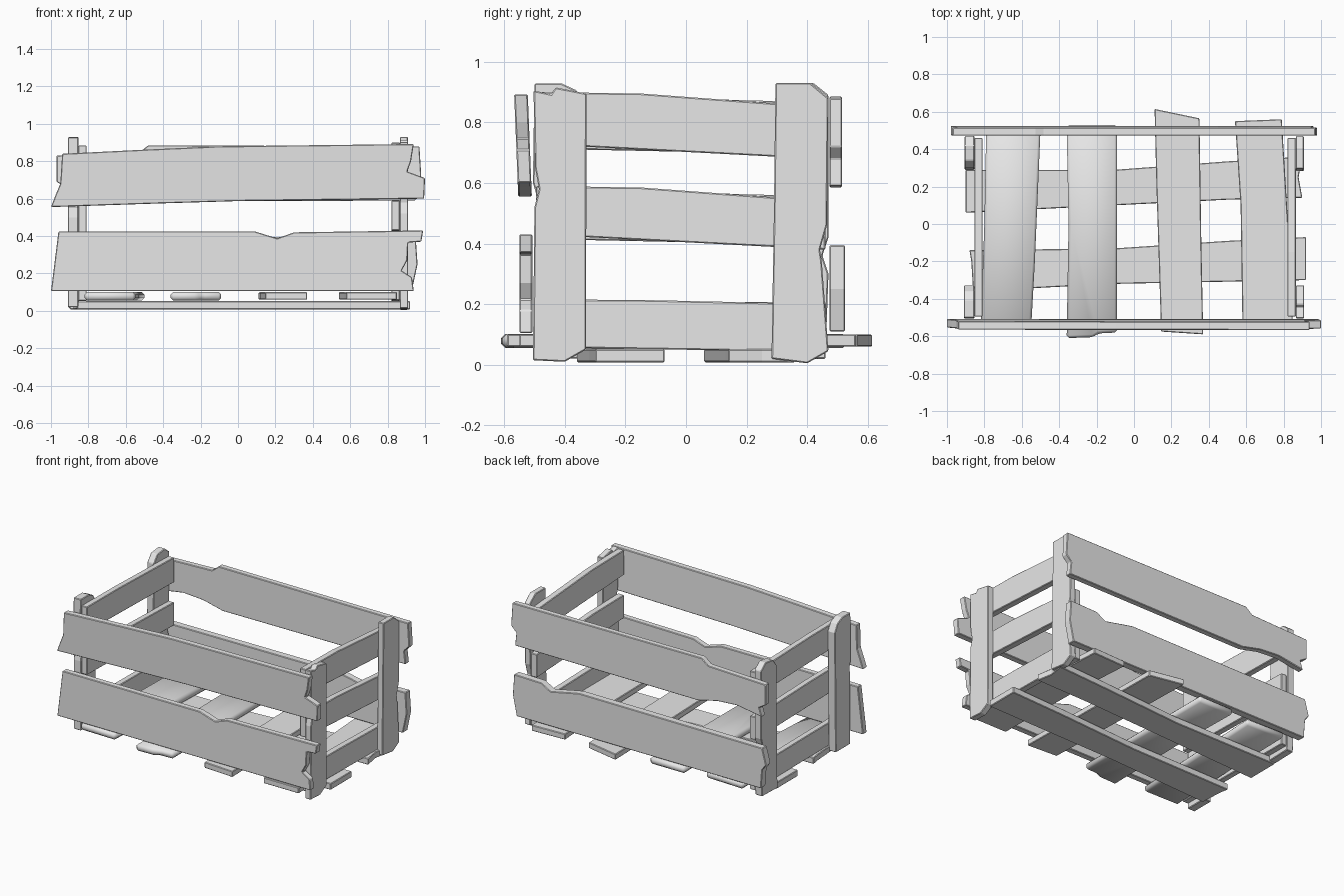
import bpy, bmesh

wood = bpy.data.materials.new("grey_wood")
wood.diffuse_color = (0.8, 0.8, 0.8, 1)

PLACE = {
    "x": lambda a, b, d: (d, a, b),
    "y": lambda a, b, d: (a, d, b),
    "z": lambda a, b, d: (a, b, d),
}


def board(name, axis, outline, near, far, lean=0.0, bevel=0.004, smooth=False):
    """Extrude a 2D outline along an axis; lean shifts depth with the outline's second coordinate."""
    bm = bmesh.new()
    mid = sum(p[1] for p in outline) / len(outline)
    rings = [[bm.verts.new(PLACE[axis](a, b, d + lean * (b - mid))) for a, b in outline]
             for d in (near, far)]
    n = len(outline)
    bm.faces.new(rings[0])
    bm.faces.new(rings[1])
    for i in range(n):
        j = (i + 1) % n
        bm.faces.new((rings[0][i], rings[0][j], rings[1][j], rings[1][i]))
    bmesh.ops.recalc_face_normals(bm, faces=bm.faces)
    mesh = bpy.data.meshes.new(name)
    bm.to_mesh(mesh)
    bm.free()
    mesh.materials.append(wood)
    for p in mesh.polygons:
        p.use_smooth = smooth
    ob = bpy.data.objects.new(name, mesh)
    bpy.context.collection.objects.link(ob)
    mod = ob.modifiers.new("worn_edges", "BEVEL")
    mod.width = bevel
    mod.segments = 1
    return ob


# Long front boards with splintered ends
board("front_upper_board", "y",
      [(-1, .555), (-.4, .575), (0, .587), (.995, .60), (1, .71), (.905, .745), (.925, .80),
       (.94, .892), (-.1, .88), (-.5, .862), (-.94, .84), (-.95, .68), (-.975, .62)],
      -.56, -.515, lean=-.04)
board("front_lower_board", "y",
      [(-1, .105), (.94, .105), (.93, .18), (.875, .215), (.905, .27), (.91, .365), (.98, .37),
       (.99, .43), (.30, .42), (.21, .388), (.17, .40), (.09, .425), (-.96, .425)],
      -.55, -.507)

# Long back boards
board("back_upper_board", "y",
      [(-.97, .69), (-.92, .66), (-.94, .60), (-.75, .63), (-.6, .62), (-.45, .585), (.95, .59),
       (.94, .68), (.98, .72), (.97, .88), (-.48, .885), (-.53, .845), (-.97, .83)],
      .473, .515)
board("back_lower_board", "y",
      [(-.94, .11), (.93, .11), (.96, .25), (.95, .395), (.74, .39), (.67, .35), (.55, .375),
       (.45, .395), (-.95, .39), (-.98, .28), (-.95, .24)],
      .473, .525)

# End slats, three on each end
for side, inner, outer, rise in (("right", .82, .866, .025), ("left", -.81, -.853, .01)):
    for label, low, high in (("bottom", .05, .208), ("middle", .405, .565), ("top", .703, .875)):
        k = .3 * rise if label == "bottom" else rise
        board(f"{side}_{label}_slat", "x",
              [(-.495, low + k), (.46, low - k), (.46, high - k), (-.15, high + k * .8),
               (-.495, high + k)], inner, outer)

# Corner posts outside the end slats
FRONT_RIGHT = [(-.505, .015), (-.40, .01), (-.33, .05), (-.328, .895), (-.43, .915),
               (-.445, .893), (-.503, .905), (-.498, .65), (-.485, .58), (-.50, .52)]
FRONT_LEFT = [(-.50, .02), (-.34, .02), (-.33, .85), (-.36, .905), (-.41, .928), (-.50, .928),
              (-.505, .6), (-.49, .55), (-.50, .5)]
BACK_RIGHT = [(.282, .02), (.40, .005), (.47, .045), (.448, .34), (.442, .38), (.465, .46),
              (.47, .88), (.41, .93), (.295, .93), (.29, .5)]
BACK_LEFT = [(.29, .015), (.46, .02), (.47, .30), (.45, .36), (.47, .42), (.47, .89),
             (.42, .93), (.34, .92), (.30, .87)]
board("front_right_post", "x", FRONT_RIGHT, .866, .91)
board("back_right_post", "x", BACK_RIGHT, .866, .908)
board("front_left_post", "x", FRONT_LEFT, -.91, -.853)
board("back_left_post", "x", BACK_LEFT, -.905, -.853)

# Floor planks running front to back; the first two are rounded underneath
board("floor_plank_1", "z", [(-.82, -.555), (-.55, -.56), (-.53, -.2), (-.50, .50), (-.79, .51),
                             (-.80, 0)], .055, .102, bevel=.014, smooth=True)
board("floor_plank_2", "z", [(-.36, -.61), (-.22, -.605), (-.19, -.585), (-.09, -.58), (-.09, .53),
                             (-.36, .53), (-.35, 0)], .055, .102, bevel=.014, smooth=True)
board("floor_plank_3", "z", [(.145, -.575), (.37, -.59), (.36, -.1), (.35, .565), (.11, .615),
                             (.12, .2)], .06, .10)
board("floor_plank_4", "z", [(.58, -.55), (.85, -.55), (.83, -.1), (.79, .56), (.54, .55),
                             (.57, .1)], .06, .10)

# Skids beneath the floor
board("front_skid", "z", [(-.86, -.36), (-.1, -.32), (.92, -.30), (.92, -.07), (.5, -.09),
                          (-.1, -.13), (-.88, -.14), (-.87, -.2)], .008, .052)
board("back_skid", "z", [(-.90, .06), (-.1, .10), (.5, .13), (.90, .14), (.88, .25), (.90, .36),
                         (.5, .335), (-.1, .29), (-.90, .29)], .008, .052)
